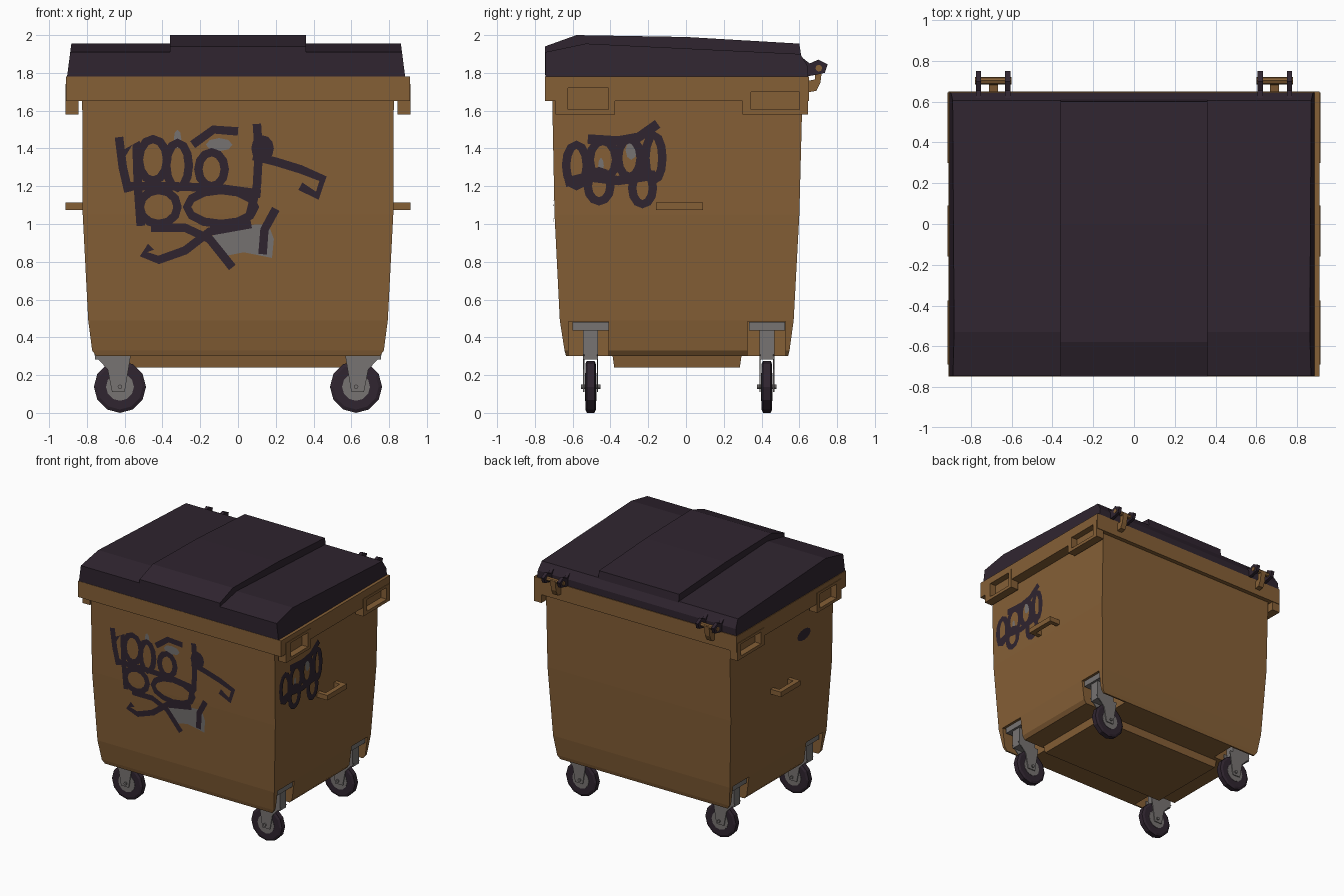
import bpy, bmesh, math
from mathutils import Vector

if "Cube" in bpy.data.objects:
    bpy.data.objects.remove(bpy.data.objects["Cube"])


def material(name, rgb):
    m = bpy.data.materials.new(name)
    m.diffuse_color = (*rgb, 1)
    m.use_nodes = True
    m.node_tree.nodes["Principled BSDF"].inputs["Base Color"].default_value = m.diffuse_color
    return m


BROWN = material("brown plastic", (0.235, 0.115, 0.037))
DARK = material("dark plum", (0.029, 0.018, 0.029))
GREY = material("grey metal", (0.185, 0.172, 0.168))


def make(name, verts, faces, mat, outward=None):
    bm = bmesh.new()
    vs = [bm.verts.new(v) for v in verts]
    for f in faces:
        bm.faces.new([vs[i] for i in f])
    if outward is None:
        bmesh.ops.recalc_face_normals(bm, faces=bm.faces)
    else:
        for f in bm.faces:
            f.normal_update()
            if f.normal.dot(Vector(outward)) < 0:
                f.normal_flip()
    me = bpy.data.meshes.new(name)
    bm.to_mesh(me)
    bm.free()
    me.materials.append(mat)
    ob = bpy.data.objects.new(name, me)
    bpy.context.collection.objects.link(ob)
    return ob


def loft(name, rings, mat):
    """Closed solid through rings with equal point counts."""
    n = len(rings[0])
    verts = [p for r in rings for p in r]
    faces = [(k * n + i, k * n + (i + 1) % n, (k + 1) * n + (i + 1) % n, (k + 1) * n + i)
             for k in range(len(rings) - 1) for i in range(n)]
    faces += [tuple(range(n)), tuple(range(len(verts) - n, len(verts)))]
    return make(name, verts, faces, mat)


def box(name, x0, x1, y0, y1, z0, z1, mat=BROWN):
    return loft(name, [[(x0, y0, z), (x1, y0, z), (x1, y1, z), (x0, y1, z)] for z in (z0, z1)], mat)


def prism_x(name, prof, x0, x1, mat, slope=0.0, z0=0.0):
    """(y, z) profile extruded along x; slope narrows the ends with height."""
    return loft(name, [[(x0 + slope * (z - z0), y, z) for y, z in prof],
                       [(x1 - slope * (z - z0), y, z) for y, z in prof]], mat)


def lathe_y(name, prof, cx, cy, cz, sides, mat):
    """(y, radius) profile turned about an axis along y."""
    return loft(name, [[(cx + r * math.sin(2 * math.pi * i / sides), cy + y,
                         cz + r * math.cos(2 * math.pi * i / sides)) for i in range(sides)]
                       for y, r in prof], mat)


def cut(ob, cutters):
    for c in cutters:
        m = ob.modifiers.new("cut", 'BOOLEAN')
        m.operation, m.solver, m.object = 'DIFFERENCE', 'EXACT', c
        bpy.context.view_layer.objects.active = ob
        bpy.ops.object.modifier_apply(modifier=m.name)


# tapered body: z, half width, front y, back y
LEVELS = [(0.30, 0.75, -0.635, 0.54), (0.33, 0.772, -0.643, 0.548), (0.49, 0.793, -0.668, 0.57),
          (1.05, 0.822, -0.696, 0.60), (1.70, 0.825, -0.709, 0.617)]
body = loft("bin_body", [[(-w, f, z), (w, f, z), (w, b, z), (-w, b, z)] for z, w, f, b in LEVELS], BROWN)
loft("bottom_pan", [[(-w, f, z), (w, f, z), (w, b, z), (-w, b, z)]
                    for z, w, f, b in ((0.24, 0.57, -0.38, 0.285), (0.31, 0.58, -0.39, 0.295))], BROWN)

# caster pockets cut into the lower sides
cutters = [box("pocket_cutter", *sorted((s * 0.53, s * 0.9)), y0, y1, 0.2, 0.485)
           for s in (-1, 1) for y0, y1 in ((-0.622, -0.41), (0.325, 0.527))]
cut(body, cutters)

# rim and lifting pads with hand recesses
rim = box("rim", -0.91, 0.91, -0.747, 0.65, 1.65, 1.78)
pads = [box("lifting_pad", *sorted((s * 0.845, s * 0.914)), y0, y1, 1.58, z1)
        for s in (-1, 1) for y0, y1, z1 in ((-0.69, -0.375, 1.74), (0.30, 0.645, 1.72))]
recess = [box("recess_cutter", *sorted((s * 0.862, s * 1.0)), y0, y1, 1.605, z1)
          for s in (-1, 1) for y0, y1, z1 in ((-0.625, -0.41, 1.72), (0.345, 0.60, 1.70))]
for ob in [rim] + pads:
    cut(ob, recess)
for c in cutters + recess:
    bpy.data.objects.remove(c)

# lid with raised middle
back = [(0.605, 1.90), (0.645, 1.835), (0.645, 1.78)]
prism_x("lid", [(-0.745, 1.78), (-0.745, 1.91), (-0.53, 1.955)] + back, -0.905, 0.885, DARK, 0.13, 1.78)
prism_x("lid_raised_middle", [(-0.747, 1.79), (-0.747, 1.94), (-0.58, 2.0), (0.0, 1.99), (0.60, 1.955),
                              (0.61, 1.89), (0.64, 1.79)], -0.36, 0.36, DARK)

LUG = [(0.59, 1.90), (0.655, 1.85), (0.70, 1.87), (0.75, 1.845), (0.735, 1.80), (0.69, 1.79), (0.63, 1.78)]
HOOK = [(0.63, 1.695), (0.69, 1.705), (0.712, 1.75), (0.722, 1.83), (0.685, 1.83), (0.682, 1.765), (0.63, 1.755)]
for s in (-1, 1):
    # hinges
    for x in (0.62, 0.763):
        prism_x("hinge_lug", LUG, s * x - 0.013, s * x + 0.013, DARK)
    prism_x("hinge_hook", HOOK, s * 0.69 - 0.022, s * 0.69 + 0.022, BROWN)
    prism_x("hinge_pin", [(0.703 + 0.018 * math.cos(i * math.pi / 4), 1.825 + 0.018 * math.sin(i * math.pi / 4))
                          for i in range(8)], s * 0.69 - 0.09, s * 0.69 + 0.09, BROWN)
    # side handle
    for y in (-0.16, 0.055):
        box("handle_arm", *sorted((s * 0.80, s * 0.88)), y, y + 0.035, 1.075, 1.115)
    box("handle_bar", *sorted((s * 0.875, s * 0.914)), -0.16, 0.09, 1.075, 1.115)
    # casters
    for cy in (-0.505, 0.428):
        cx, cz = s * 0.625, 0.138
        box("caster_plate", *sorted((s * 0.57, s * 0.775)), cy - 0.095, cy + 0.095, 0.435, 0.482, GREY)
        box("caster_yoke", *sorted((s * 0.598, s * 0.757)), cy - 0.04, cy + 0.04, 0.283, 0.44, GREY)
        fork = [(0.765, 0.31), (0.69, 0.23), (0.667, 0.11), (0.60, 0.11), (0.57, 0.29), (0.57, 0.31)]
        for d in (-0.04, 0.033):
            loft("caster_fork", [[(s * x, cy + y, z) for x, z in fork] for y in (d, d + 0.007)], GREY)
        lathe_y("tyre", [(-0.028, 0.12), (-0.02, 0.138), (0.02, 0.138), (0.028, 0.12)], cx, cy, cz, 12, DARK)
        lathe_y("wheel_hub", [(-0.031, 0.074), (0.031, 0.074)], cx, cy, cz, 12, GREY)
        lathe_y("axle", [(-0.052, 0.012), (0.052, 0.012)], cx, cy, cz, 8, GREY)


# abstract sprayed paint: thin ribbons and patches just above the body surface
def wall(z, col):
    for a, b in zip(LEVELS, LEVELS[1:]):
        if z <= b[0]:
            return a[col] + (b[col] - a[col]) * (z - a[0]) / (b[0] - a[0])
    return LEVELS[-1][col]


SIDES = {"front": (lambda u, z, o: (u, wall(z, 2) - o, z), (0, -1, 0)),
         "right": (lambda u, z, o: (wall(z, 1) + o, u, z), (1, 0, 0)),
         "left": (lambda u, z, o: (-wall(z, 1) - o, u, z), (-1, 0, 0))}


def stroke(side, pts, width, closed=False):
    to3d, out = SIDES[side]
    n, verts = len(pts), []
    for i, p in enumerate(pts):
        a = Vector(pts[i - 1] if closed or i else p)
        b = Vector(pts[(i + 1) % n] if closed or i < n - 1 else p)
        d = (b - a).normalized() * width / 2
        verts += [to3d(p[0] - d.y, p[1] + d.x, 0.006), to3d(p[0] + d.y, p[1] - d.x, 0.006)]
    faces = [(2 * i, 2 * i + 1, (2 * i + 3) % (2 * n), (2 * i + 2) % (2 * n)) for i in range(n if closed else n - 1)]
    make(side + "_paint_stroke", verts, faces, DARK, out)


def oval(u, z, ru, rz, n=12):
    return [(u + ru * math.cos(2 * math.pi * i / n), z + rz * math.sin(2 * math.pi * i / n)) for i in range(n)]


def patch(side, pts, mat):
    to3d, out = SIDES[side]
    make(side + "_paint_patch", [to3d(u, z, 0.004) for u, z in pts], [tuple(range(len(pts)))], mat, out)


# front paint
for o in ((-0.45, 1.34, 0.075, 0.11), (-0.32, 1.31, 0.06, 0.12), (-0.14, 1.29, 0.07, 0.09),
          (-0.42, 1.09, 0.1, 0.09), (-0.09, 1.09, 0.18, 0.09)):
    stroke("front", oval(*o), 0.045, True)
for line in ([(-0.63, 1.46), (-0.61, 1.3), (-0.58, 1.17)],
             [(-0.62, 1.36), (-0.54, 1.43), (-0.53, 1.2), (-0.515, 0.99)],
             [(-0.24, 1.42), (-0.13, 1.5), (0.0, 1.49)],
             [(-0.6, 1.2), (-0.35, 1.2), (-0.1, 1.19), (0.12, 1.16)],
             [(0.1, 1.53), (0.11, 1.38), (0.1, 1.2), (0.06, 1.04)],
             [(0.08, 1.36), (0.2, 1.33), (0.33, 1.29), (0.45, 1.24), (0.42, 1.15), (0.33, 1.2)],
             [(-0.46, 0.88), (-0.5, 0.84), (-0.42, 0.81), (-0.28, 0.86), (-0.15, 0.96), (0.07, 1.0)],
             [(-0.46, 0.98), (-0.28, 0.98), (-0.15, 0.92), (-0.03, 0.77)],
             [(0.2, 1.08), (0.14, 0.97), (0.13, 0.84)]):
    stroke("front", line, 0.045)
patch("front", oval(0.13, 1.4, 0.06, 0.07), DARK)
patch("front", [(-0.15, 0.93), (-0.07, 0.83), (0.03, 0.85), (0.18, 0.82), (0.19, 0.92), (0.16, 1.0), (-0.03, 0.99)], GREY)
patch("front", oval(-0.32, 1.45, 0.02, 0.05, 8), GREY)
patch("front", oval(-0.1, 1.42, 0.07, 0.035, 8), GREY)

# right side paint
for o in ((-0.58, 1.31, 0.055, 0.11), (-0.44, 1.34, 0.07, 0.1), (-0.3, 1.35, 0.06, 0.1),
          (-0.17, 1.35, 0.045, 0.12), (-0.46, 1.2, 0.06, 0.08), (-0.23, 1.19, 0.055, 0.085)):
    stroke("right", oval(*o), 0.045, True)
for line in ([(-0.64, 1.22), (-0.52, 1.25), (-0.36, 1.23), (-0.16, 1.26)],
             [(-0.52, 1.45), (-0.36, 1.44), (-0.25, 1.46), (-0.15, 1.53)]):
    stroke("right", line, 0.05)
patch("right", oval(-0.29, 1.39, 0.03, 0.05, 8), GREY)
patch("right", oval(-0.45, 1.31, 0.015, 0.04, 8), GREY)

# left side paint
patch("left", oval(-0.33, 1.4, 0.085, 0.045), DARK)
